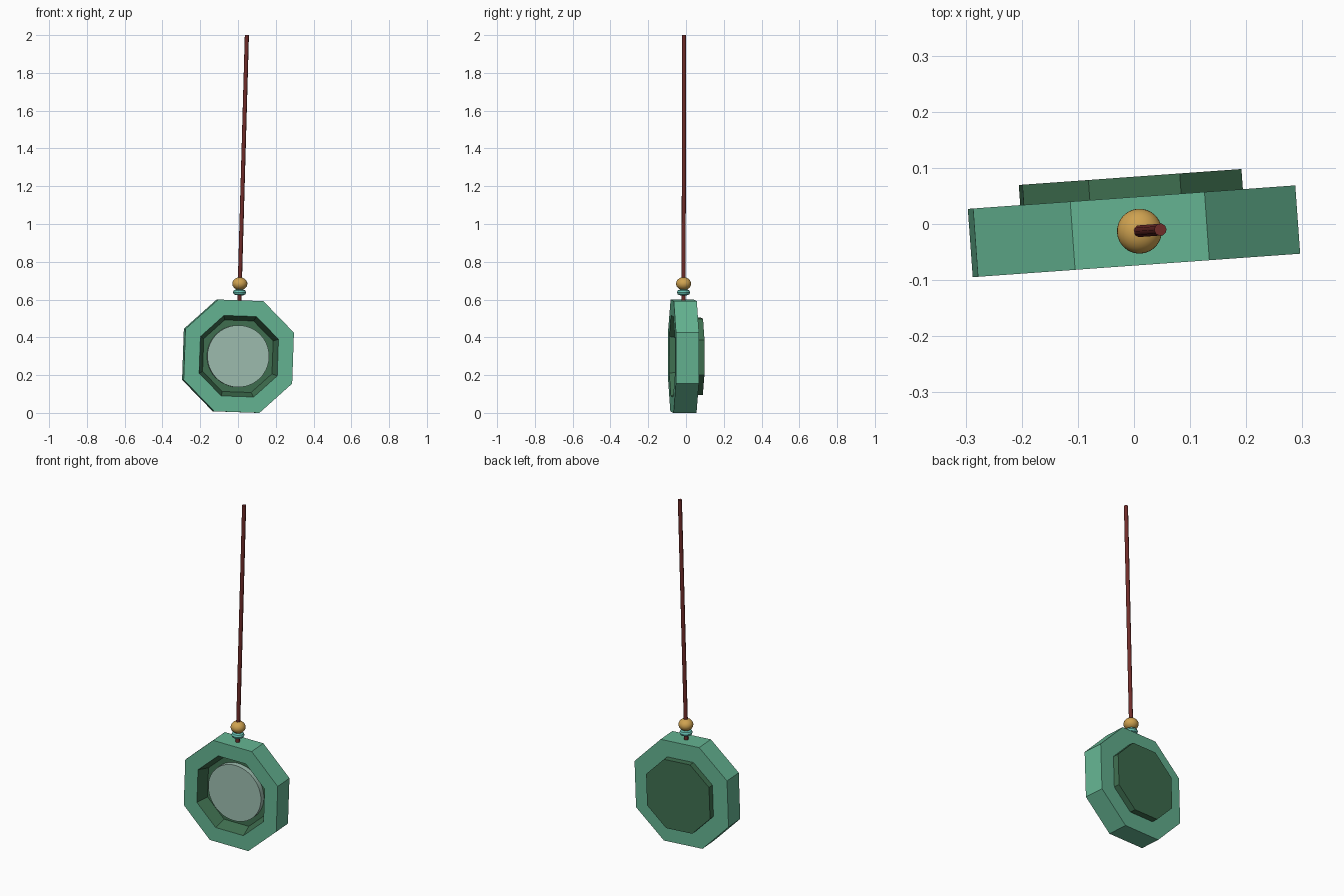
import bpy, bmesh
from math import radians
from mathutils import Matrix, Vector

if "Cube" in bpy.data.objects:
    bpy.data.objects.remove(bpy.data.objects["Cube"])

# The pendant hangs slightly turned and slightly tilted
POSE = (Matrix.Translation((0, -0.013, 0.3)) @ Matrix.Rotation(radians(4.1), 4, 'Z')
        @ Matrix.Rotation(radians(2), 4, 'Y'))


def material(name, rgb):
    m = bpy.data.materials.new(name)
    m.diffuse_color = (*rgb, 1)
    m.use_nodes = True
    m.node_tree.nodes["Principled BSDF"].inputs["Base Color"].default_value = m.diffuse_color
    return m


jade = material("jade_green", (0.13, 0.46, 0.29))
dark = material("dark_green", (0.05, 0.16, 0.08))
glass = material("pale_glass", (0.34, 0.51, 0.43))
red = material("cord_red", (0.16, 0.025, 0.022))
gold = material("bead_gold", (0.62, 0.36, 0.08))
teal = material("bead_teal", (0.14, 0.55, 0.46))


def octagon(s, y):
    """Chamfered rectangle outline, scaled by s, at depth y."""
    quarter = [(0.288, 0.135), (0.12, 0.296)]
    pts = quarter + [(-x, z) for x, z in reversed(quarter)]
    pts += [(-x, -z) for x, z in pts]
    return [(x * s, y, z * s) for x, z in pts]


def loft(name, sections, mats, closed=False, dark_bands=()):
    """Bridge octagon sections (scale, depth) into a solid or a ring."""
    bm = bmesh.new()
    loops = [[bm.verts.new(p) for p in octagon(*s)] for s in sections]
    count = len(loops) if closed else len(loops) - 1
    for i in range(count):
        a, b = loops[i], loops[(i + 1) % len(loops)]
        for k in range(8):
            f = bm.faces.new((a[k], a[(k + 1) % 8], b[(k + 1) % 8], b[k]))
            f.material_index = 1 if i in dark_bands else 0
    if not closed:
        bm.faces.new(loops[0])
        bm.faces.new(loops[-1])
    bmesh.ops.recalc_face_normals(bm, faces=bm.faces)
    mesh = bpy.data.meshes.new(name)
    bm.to_mesh(mesh)
    bm.free()
    for m in mats:
        mesh.materials.append(m)
    ob = bpy.data.objects.new(name, mesh)
    ob.matrix_world = POSE
    bpy.context.collection.objects.link(ob)
    return ob


def finish(name, mat, matrix, angle=40):
    ob = bpy.context.object
    ob.name = name
    ob.matrix_world = matrix
    ob.data.materials.append(mat)
    bpy.ops.object.shade_smooth_by_angle(angle=radians(angle))
    return ob


# Eight-sided frame with a dark, tapering opening
loft("frame", [(1, -0.061), (1, 0.061), (0.64, 0.061), (0.64, 0.01), (0.72, -0.061)],
     [jade, dark], closed=True, dark_bands=(2, 3))

# Back plate closing the opening and standing out behind
loft("back_plate", [(0.68, 0.01), (0.68, 0.097)], [dark])

# Round glass disc lying on the back plate
bpy.ops.mesh.primitive_cylinder_add(vertices=48, radius=0.164, depth=0.032)
finish("glass_disc", glass,
       POSE @ Matrix.Translation((0, -0.005, 0)) @ Matrix.Rotation(radians(90), 4, 'X'))

# Cord from the frame up to the top
low, high = Vector((0.007, -0.013, 0.59)), Vector((0.047, -0.01, 2.0))
along = high - low
turn = along.to_track_quat('Z', 'Y').to_matrix().to_4x4()
bpy.ops.mesh.primitive_cylinder_add(vertices=10, radius=0.011, depth=along.length)
finish("cord", red, Matrix.Translation((low + high) / 2) @ turn)


def on_cord(z):
    return Matrix.Translation(low + along * ((z - low.z) / along.z)) @ turn


# Beads threaded on the cord
bpy.ops.mesh.primitive_uv_sphere_add(segments=32, ring_count=16, radius=0.04)
finish("round_bead", gold, on_cord(0.684) @ Matrix.Diagonal((1, 1, 0.85, 1)))
bpy.ops.mesh.primitive_torus_add(major_segments=32, minor_segments=8,
                                 major_radius=0.02, minor_radius=0.015)
finish("ring_bead", teal, on_cord(0.638))
